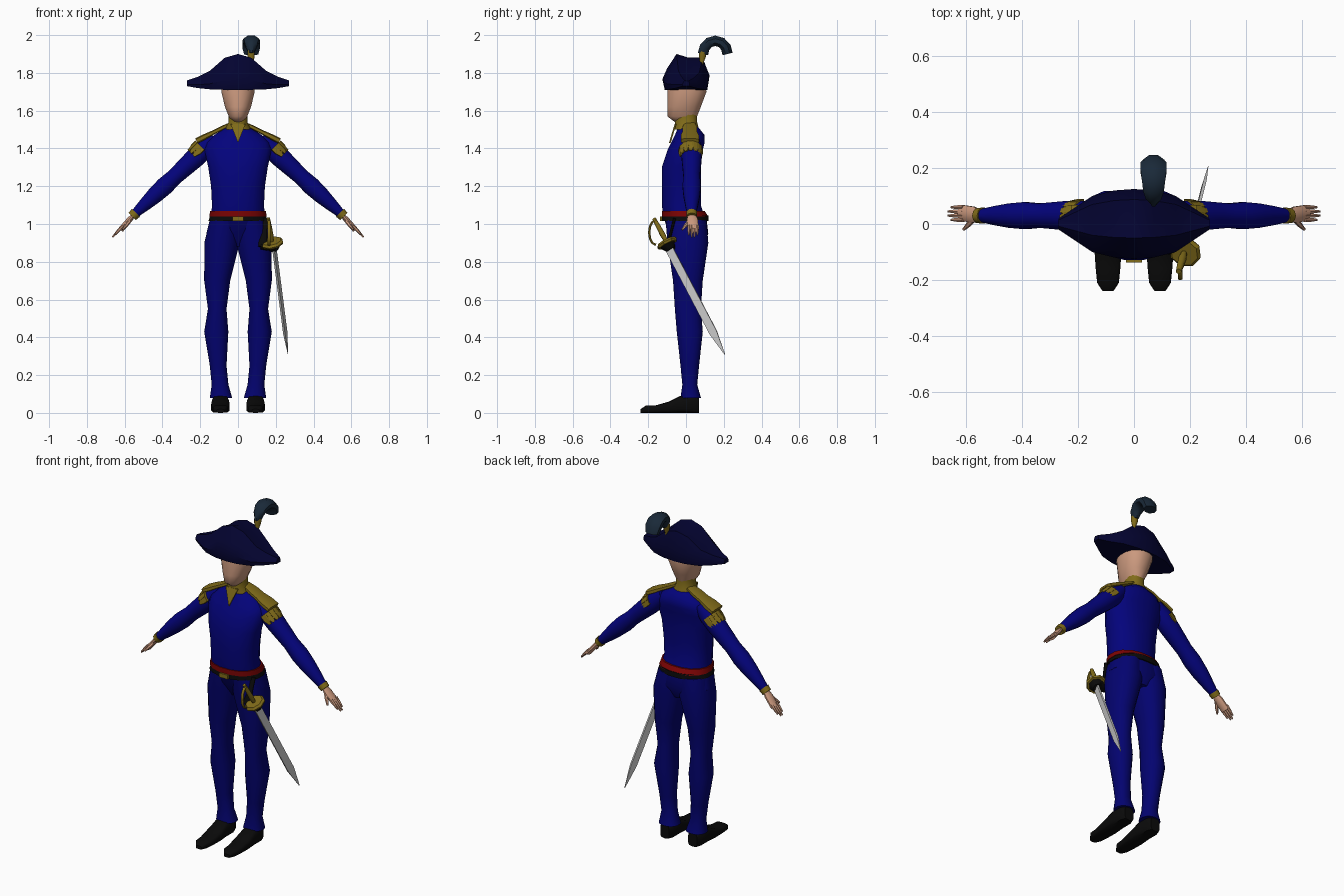
import bpy
import bmesh
import math
from mathutils import Vector

if "Cube" in bpy.data.objects:
    bpy.data.objects.remove(bpy.data.objects["Cube"])


def material(name, red, green, blue):
    mat = bpy.data.materials.new(name)
    mat.use_nodes = True
    mat.diffuse_color = (red, green, blue, 1)
    shader = next(node for node in mat.node_tree.nodes if node.type == 'BSDF_PRINCIPLED')
    shader.inputs["Base Color"].default_value = mat.diffuse_color
    return mat


COAT = material("coat blue", .001, .001, .2)
TROUSER = material("trouser blue", .001, .001, .16)
HAT = material("hat navy", .001, .001, .03)
GOLD = material("gold trim", .22, .15, .01)
SKIN = material("skin", .6, .32, .21)
RED = material("sash red", .2, .001, .001)
BLACK = material("black leather", .003, .003, .003)
STEEL = material("blade steel", .6, .6, .6)
FEATHER = material("feather blue", .01, .022, .04)
ACROSS, FORWARD, UPWARD = Vector((1, 0, 0)), Vector((0, 1, 0)), Vector((0, 0, 1))


def skin(name, rings, mat, angle):
    """Joins rings of points into one closed skin."""
    bm = bmesh.new()
    loops = [[bm.verts.new(point) for point in ring] for ring in rings]
    count = len(loops[0])
    for lower, upper in zip(loops, loops[1:]):
        for i in range(count):
            j = (i + 1) % count
            bm.faces.new((lower[i], lower[j], upper[j], upper[i]))
    bm.faces.new(loops[0])
    bm.faces.new(loops[-1])
    bmesh.ops.recalc_face_normals(bm, faces=bm.faces)
    mesh = bpy.data.meshes.new(name)
    bm.to_mesh(mesh)
    bm.free()
    mesh.materials.append(mat)
    mesh.shade_smooth()
    mesh.set_sharp_from_angle(angle=math.radians(angle))
    bpy.context.collection.objects.link(bpy.data.objects.new(name, mesh))


def power(value, exponent):
    return math.copysign(abs(value) ** exponent, value)


def loft(name, rows, mat, side=FORWARD, axis=None, sides=10, mirror=1, square=1, angle=50):
    """Sweeps ovals along a path; a row is the centre, radius along side, other radius."""
    centres = [Vector((mirror * x, y, z)) for (x, y, z), wide, thick in rows]
    rings = []
    for i, (centre, wide, thick) in enumerate(rows):
        following, previous = centres[min(i + 1, len(rows) - 1)], centres[max(i - 1, 0)]
        along = axis or (following - previous).normalized()
        u = (side - along * side.dot(along)).normalized()
        v = along.cross(u)
        ring = []
        for k in range(sides):
            turn = math.tau * (k + .5) / sides
            ring.append(centres[i] + u * wide * power(math.cos(turn), square)
                        + v * thick * power(math.sin(turn), square))
        rings.append(ring)
    skin(name, rings, mat, angle)


def taper(name, start, end, radii, mat, flat=1, **options):
    """Straight limb with evenly spaced radii; flat thins it across the side direction."""
    start, end = Vector(start), Vector(end)
    steps = len(radii) - 1
    rows = [(start.lerp(end, i / steps), r, r * flat) for i, r in enumerate(radii)]
    loft(name, rows, mat, **options)


def body(name, levels, mat, **options):
    """Stacks level ovals; a level is height, inner x, outer x, front y, back y."""
    rows = [(((inner + outer) / 2, (front + back) / 2, z), (back - front) / 2, (outer - inner) / 2)
            for z, inner, outer, front, back in levels]
    loft(name, rows, mat, axis=UPWARD, sides=16, square=.9, **options)


def centred(name, levels, mat):
    body(name, [(z, -half, half, front, back) for z, half, front, back in levels], mat)


# Coat, collar and head
centred("coat", [(1.04, .145, -.12, .1), (1.1, .14, -.13, .08), (1.2, .145, -.13, .08),
                 (1.3, .16, -.13, .08), (1.39, .18, -.1, .09), (1.43, .17, -.08, .1),
                 (1.47, .13, -.06, .1), (1.52, .05, -.04, .06)], COAT)
centred("collar", [(1.5, .07, -.06, .07), (1.54, .05, -.06, .06), (1.58, .05, -.06, .06)], GOLD)
centred("head", [(1.54, .03, -.06, .05), (1.57, .05, -.1, .06), (1.62, .07, -.1, .08),
                 (1.7, .09, -.1, .11), (1.77, .08, -.09, .1)], SKIN)
collar_point = [Vector(p) for p in ((-.04, -.06, 1.53), (.04, -.06, 1.53), (0, -.09, 1.43))]
skin("collar_point", [collar_point, [p + FORWARD * .009 for p in collar_point]], GOLD, 20)

# Hips, belt, sash and buckle
centred("hips", [(.88, .05, -.05, .09), (.95, .17, -.09, .12), (1.03, .15, -.12, .11)], TROUSER)
centred("belt", [(1.015, .16, -.13, .12), (1.045, .15, -.13, .12)], BLACK)
centred("sash", [(1.04, .155, -.13, .12), (1.07, .15, -.13, .1)], RED)
taper("buckle", (0, -.13, 1.015), (0, -.13, 1.04), (.04, .04), GOLD, flat=.3,
      side=ACROSS, sides=4)

for mirror, word in ((1, "left_"), (-1, "right_")):
    # Trouser leg and shoe
    body(word + "trouser_leg",
         [(.08, .03, .15, -.03, .08), (.15, .05, .14, -.02, .06), (.25, .06, .15, -.03, .07),
          (.43, .05, .18, -.05, .09), (.55, .06, .16, -.06, .08), (.7, .04, .18, -.07, .09),
          (.9, -.01, .18, -.1, .12), (1.02, -.01, .15, -.11, .11)], TROUSER, mirror=mirror)
    shoe = [(.07, .03, .04), (.04, .045, .045), (-.03, .045, .045), (-.09, .05, .03),
            (-.16, .045, .02), (-.21, .04, .02), (-.24, .02, .01)]
    loft(word + "shoe", [((.093, y, tall), wide, tall) for y, wide, tall in shoe], BLACK,
         side=ACROSS, axis=FORWARD, mirror=mirror, square=.5)

    # Sleeve and gold cuff
    taper(word + "sleeve", (.12, .03, 1.45), (.55, .03, 1.05),
          (.04, .055, .055, .05, .045, .05, .045, .035, .023), COAT, sides=12, mirror=mirror)
    taper(word + "cuff", (.54, .03, 1.06), (.56, .03, 1.04), (.03, .027), GOLD, mirror=mirror)

    # Hand with four fingers and a thumb
    taper(word + "palm", (.55, .03, 1.05), (.62, .04, .97), (.02, .03, .03, .03), SKIN,
          flat=.5, mirror=mirror)
    for i, reach in enumerate((.8, 1, 1, .8)):
        knuckle = Vector((.61, .015 + .015 * i, .99))
        tip = knuckle + Vector((.055, 0, -.06)) * reach
        taper(word + "finger", knuckle, tip, (.009, .008, .004), SKIN, sides=6, mirror=mirror)
    taper(word + "thumb", (.57, .02, 1.02), (.61, -.02, .97), (.01, .01, .005), SKIN,
          sides=6, mirror=mirror)

    # Epaulette with its fringe fanned around the shoulder
    taper(word + "epaulette", (.04, .02, 1.53), (.22, .02, 1.44), (.03, .04, .04, .05, .05), GOLD,
          flat=.3, sides=8, mirror=mirror, square=.6, angle=30)
    for i in range(7):
        fan = math.radians(25 * i - 75)
        rise, spread = math.cos(fan), math.sin(fan)
        root = Vector((.18 + .04 * rise, .025 + .055 * spread, 1.395 + .04 * rise))
        taper(word + "fringe", root, root + Vector((.045, 0, -.045)), (.025, .025, .01), GOLD,
              flat=.4, side=Vector((-mirror * spread, 1.4 * rise, -spread)), sides=4,
              mirror=mirror, angle=30)

# Two-cornered hat, cut into upright slices from corner to corner
half = [(0, .125, 1.9), (.07, .12, 1.88), (.15, .1, 1.81), (.21, .06, 1.78), (.27, .02, 1.76)]
outline = [(-.9, 0), (-1, .3), (-.8, .6), (-.4, 1), (.1, .9), (.7, .9), (1, .4), (.9, 0)]
slices = []
for x, depth, top in [(-x, depth, top) for x, depth, top in half[:0:-1]] + half:
    bottom = 1.71 + abs(x) ** 3
    slices.append([(x, depth * y, bottom + (top - bottom) * z) for y, z in outline])
skin("hat", slices, HAT, 40)

# Curling plume in its holder
taper("plume_holder", (.07, .08, 1.82), (.07, .09, 1.92), (.01, .01, .02, .02), GOLD, sides=8)
plume = []
for i, wide in enumerate((.015, .03, .04, .045, .05, .05, .04)):
    turn = math.pi * i / 6
    plume.append(((.07, .155 - .065 * math.cos(turn), 1.9 + .07 * math.sin(turn)), wide, .03))
loft("plume", plume, FEATHER, side=ACROSS, sides=8)

# Sabre: blade, guard, grip and knuckle bow
taper("sabre_blade", (.19, -.1, .89), (.265, .205, .31), (.03, .03, .03, .03, .03, .003), STEEL,
      flat=.25, side=Vector((.3, 1, 0)), sides=4, angle=25)
taper("sabre_guard", (.18, -.105, .91), (.185, -.095, .89), (.05, .06, .055), GOLD,
      sides=8, angle=30)
taper("sabre_grip", (.18, -.1, .9), (.16, -.17, 1.03), (.01, .015, .013, .01), GOLD, sides=8)
bow = []
for i in range(7):
    turn = math.pi * i / 6
    bow.append(((.165, -.16 - .035 * math.sin(turn), .955 + .065 * math.cos(turn)), .009, .006))
loft("knuckle_bow", bow, GOLD, side=ACROSS, sides=6)

# Strap and frog that hang the sabre from the belt
taper("sabre_strap", (.14, -.06, 1.03), (.13, -.1, .88), (.02, .02, .025), BLACK,
      flat=.4, side=ACROSS, sides=8)
taper("sabre_frog", (.12, -.09, .885), (.19, -.08, .88), (.02, .025, .025), BLACK, sides=8)
taper("sabre_throat", (.184, -.097, .893), (.19, -.08, .865), (.045, .025), BLACK, sides=8)
